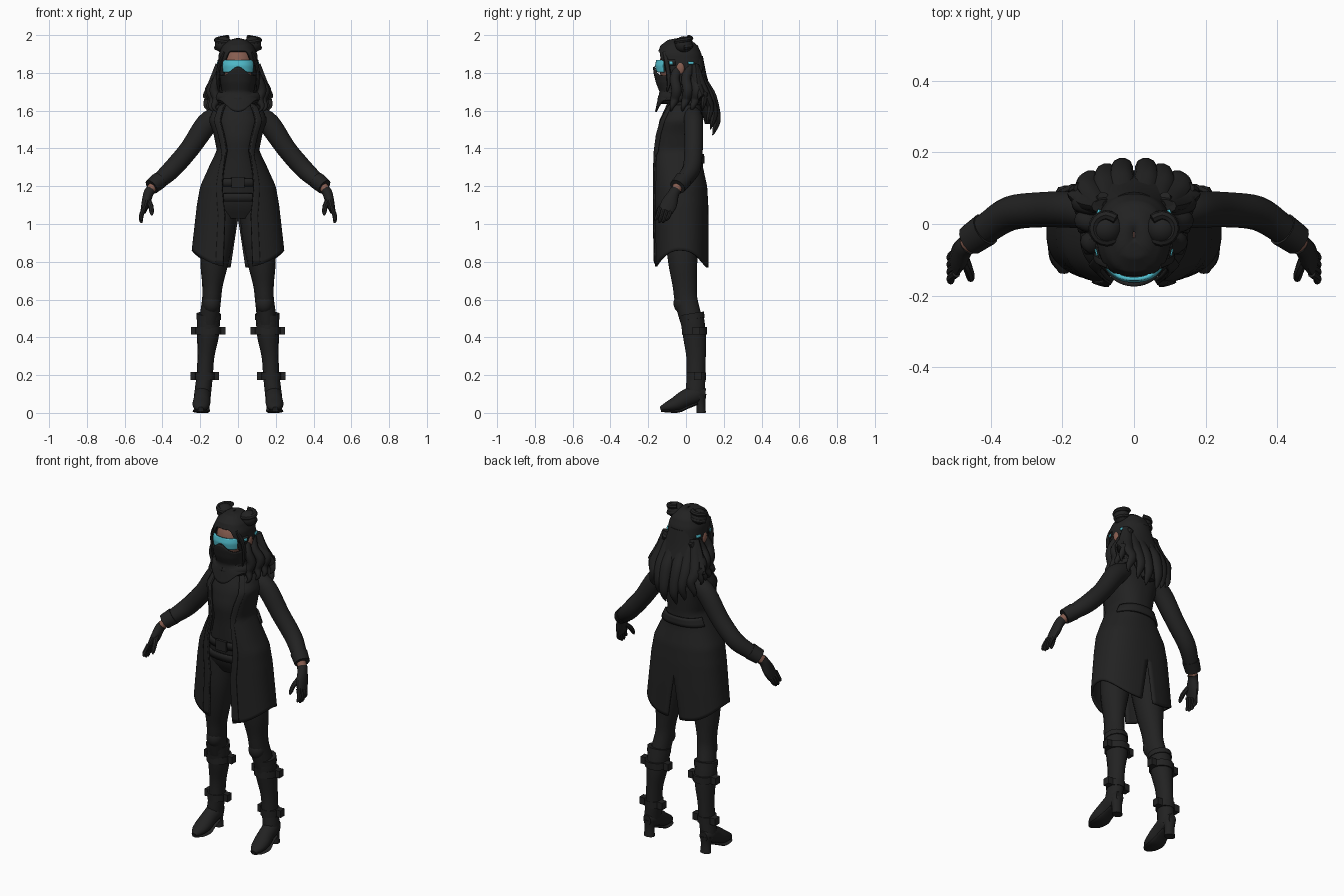
import bpy, math
from math import pi, sin, cos, exp
from mathutils import Vector

cube = bpy.data.objects.get("Cube")
if cube:
    bpy.data.objects.remove(cube)


def material(name, color):
    m = bpy.data.materials.new(name)
    m.use_nodes = True
    m.diffuse_color = (*color, 1)
    m.node_tree.nodes["Principled BSDF"].inputs["Base Color"].default_value = (*color, 1)
    return m


BLACK = material("black cloth", (.016, .016, .016))
SKIN = material("brown skin", (.24, .11, .08))
CYAN = material("cyan lens", (.08, .5, .6))
parts = []


def add_part(name, verts, faces, mat, mirror, thick=0):
    mesh = bpy.data.meshes.new(name)
    mesh.from_pydata(verts, [], faces)
    mesh.materials.append(mat)
    ob = bpy.data.objects.new(name, mesh)
    bpy.context.collection.objects.link(ob)
    if mirror:
        ob.modifiers.new("mirror", "MIRROR")
    if thick:
        solid = ob.modifiers.new("thickness", "SOLIDIFY")
        solid.thickness = thick
    parts.append(ob)
    return ob


def spline(points, steps):
    """Smooth path through the points, radii included."""
    out = []
    for i in range(len(points) - 1):
        a, b, c, d = (points[max(0, min(len(points) - 1, i + k))] for k in (-1, 0, 1, 2))
        for s in range(steps):
            t = s / steps
            out.append([q + t / 2 * (r - p + t * (2 * p - 5 * q + 4 * r - w + t * (3 * (q - r) + w - p)))
                        for p, q, r, w in zip(a, b, c, d)])
    return out + [list(points[-1])]


def tube(name, points, mat=BLACK, mirror=True, sides=14, steps=4, ref=(0, 1, 0)):
    """Loft of ellipses along a path of (x, y, z, radius, other radius)."""
    rows = spline(points, steps) if steps > 1 else points
    verts, faces = [], []
    for i, row in enumerate(rows):
        ahead, behind = rows[min(i + 1, len(rows) - 1)], rows[max(i - 1, 0)]
        t = (Vector(ahead[:3]) - Vector(behind[:3])).normalized()
        u = Vector(ref).cross(t).normalized()
        v = t.cross(u)
        for j in range(sides):
            a = 2 * pi * j / sides
            verts.append(Vector(row[:3]) + u * cos(a) * max(row[3], .002) + v * sin(a) * max(row[4], .002))
    for i in range(len(rows) - 1):
        for j in range(sides):
            k = (j + 1) % sides
            faces.append((i * sides + j, i * sides + k, (i + 1) * sides + k, (i + 1) * sides + j))
    faces.append(tuple(reversed(range(sides))))
    faces.append(tuple(range(len(verts) - sides, len(verts))))
    return add_part(name, verts, faces, mat, mirror)


def shell(name, secs, top, bottom, span=lambda z: (0, pi), mat=BLACK, off=0, thick=.01, rows=20, cols=24):
    """Mirrored wrap around the body; secs hold (z, half width, front y, back y), highest first."""
    def section(z):
        for a, b in zip(secs, secs[1:]):
            if z >= b[0]:
                break
        t = max(0, min(1, (a[0] - z) / (a[0] - b[0])))
        return [p + t * (q - p) for p, q in zip(a, b)]

    verts, faces = [], []
    for i in range(rows + 1):
        for j in range(cols + 1):
            u = j / cols
            lo, hi = span(0)
            th = lo + (hi - lo) * u
            z = top(th) + (bottom(th) - top(th)) * i / rows
            lo, hi = span(z)
            th = lo + (hi - lo) * u
            _, rx, front, back = section(z)
            c = cos(th)
            y = (front + back) / 2 - math.copysign(abs(c) ** .85, c) * ((back - front) / 2 + off)
            x = 0 if th in (0, pi) else (rx + off) * sin(th) ** .85
            verts.append((x, y, z))
    w = cols + 1
    for i in range(rows):
        for j in range(cols):
            faces.append(((i + 1) * w + j, (i + 1) * w + j + 1, i * w + j + 1, i * w + j))
    return add_part(name, verts, faces, mat, True, thick)


def ball(name, loc, scale, mat=BLACK, mirror=False):
    bpy.ops.mesh.primitive_uv_sphere_add(segments=24, ring_count=14, radius=1)
    mesh = bpy.context.object.data
    bpy.data.objects.remove(bpy.context.object)
    verts = [[p + s * c for p, s, c in zip(loc, scale, v.co)] for v in mesh.vertices]
    return add_part(name, verts, [tuple(f.vertices) for f in mesh.polygons], mat, mirror)


def box(name, loc, size):
    verts = [[c + s * k / 2 for c, s, k in zip(loc, size, (a, b, d))]
             for a in (-1, 1) for b in (-1, 1) for d in (-1, 1)]
    faces = [(0, 1, 3, 2), (4, 6, 7, 5), (0, 4, 5, 1), (2, 3, 7, 6), (0, 2, 6, 4), (1, 5, 7, 3)]
    return add_part(name, verts, faces, BLACK, True)


def flat(z):
    return lambda th: z


# Long open coat with a split back, lapels and a half belt
coat = [(1.67, .06, -.06, .07), (1.62, .125, -.11, .085), (1.55, .155, -.15, .09), (1.48, .13, -.172, .09),
        (1.39, .112, -.18, .085), (1.3, .155, -.18, .09), (1.2, .2, -.178, .112), (1.1, .218, -.175, .118),
        (.95, .235, -.172, .12), (.77, .255, -.168, .12)]


def coat_front(z):
    return .42 if z > 1.66 else .6 - .35 * min(1, max(0, (1.5 - z) / .45))


def coat_span(z):
    return coat_front(z), pi - max(0, 1.02 - z) * .45 * (z > .1)


def lapel_span(z):
    wide = .28 if z > 1.38 else .16
    return coat_front(z), coat_front(z) + wide


def hem(th):
    return .86 - .09 * cos(th) ** 2


shell("coat", coat, flat(1.67), hem, coat_span, rows=44, cols=32, thick=.012)
shell("coat_lapel", coat, flat(1.64), lambda th: .79, lapel_span, off=.006, rows=40, cols=5)
shell("coat_back_belt", coat, flat(1.37), flat(1.32), lambda z: (2, pi), off=.01, rows=3)
shell("coat_collar", [(1.71, .1, -.08, .1), (1.62, .12, -.1, .09)], flat(1.71), flat(1.63),
      lambda z: (.7, pi), rows=5)

# Vest, hips and belts
vest = [(1.68, .06, -.08, .06), (1.55, .12, -.14, .07), (1.45, .105, -.16, .07), (1.36, .095, -.15, .065),
        (1.22, .13, -.145, .08), (1.1, .155, -.13, .09), (1.03, .14, -.09, .08)]
shell("vest", vest, flat(1.68), flat(1.03), thick=0)
for z in (1.22, 1.14):
    shell("belt", vest, flat(z + .022), flat(z - .022), off=.01, rows=2)
box("belt_buckle", (0, -.158, 1.22), (.07, .015, .06))

# Sleeves with cuffs, bare wrists and gloves
tube("sleeve", [(.1, .035, 1.575, .05, .05), (.165, .04, 1.53, .058, .052), (.255, .04, 1.4, .052, .05),
                (.345, .03, 1.295, .05, .048), (.41, -.01, 1.235, .043, .043), (.452, -.04, 1.2, .037, .04)])
tube("sleeve_cuff", [(.415, -.015, 1.232, .046, .048), (.458, -.045, 1.197, .042, .044)], steps=1)
tube("wrist", [(.44, -.035, 1.21, .026, .028), (.472, -.06, 1.17, .024, .026)], SKIN, steps=1)
tube("glove_palm", [(.464, -.056, 1.178, .027, .031), (.475, -.066, 1.16, .026, .03),
                    (.488, -.088, 1.11, .023, .043), (.5, -.108, 1.07, .016, .04)])
for k in range(4):
    y = -.078 - .02 * k
    tip = 1.0 + .012 * abs(k - 1.5)
    tube("glove_finger", [(.497, y, 1.085, .012, .012), (.512, y - .012, 1.045, .012, .011),
                          (.512, y - .022, tip + .01, .01, .01), (.508, y - .026, tip, .003, .003)], sides=8)
tube("glove_thumb", [(.478, -.09, 1.13, .015, .015), (.462, -.13, 1.095, .014, .013),
                     (.457, -.152, 1.06, .011, .01), (.456, -.157, 1.045, .003, .003)], sides=8)

# Trousers
tube("trouser_leg", [(.08, -.02, 1.12, .075, .09), (.105, -.022, .95, .085, .09), (.125, -.017, .8, .075, .079),
                     (.135, -.007, .68, .055, .066), (.14, 0, .6, .05, .062), (.152, .025, .5, .052, .06),
                     (.155, .04, .44, .05, .055)])
ball("knee_pad", (.14, -.018, .58), (.047, .048, .055), mirror=True)

# Heeled boots with buckled straps
tube("boot_shaft", [(.155, .03, .52, .06, .062), (.157, .037, .47, .061, .064), (.16, .046, .4, .057, .062),
                    (.17, .053, .3, .045, .053), (.176, .053, .2, .043, .051), (.185, .05, .12, .044, .052),
                    (.188, .05, .08, .042, .05)])
tube("boot_cuff", [(.155, .03, .525, .065, .067), (.156, .035, .495, .065, .067)], steps=1)
tube("boot_foot", [(.187, .103, .1, .025, .03), (.187, .06, .1, .044, .05), (.19, 0, .077, .044, .047),
                   (.194, -.05, .049, .047, .04), (.196, -.1, .032, .038, .026), (.197, -.135, .02, .014, .013)],
     ref=(0, 0, 1))
tube("boot_sole", [(.187, .06, .05, .035, .008), (.19, .01, .03, .038, .008), (.194, -.04, .009, .046, .008),
                   (.196, -.1, .009, .04, .007), (.197, -.132, .012, .015, .006)], ref=(0, 0, 1))
tube("boot_heel", [(.187, .073, .095, .038, .036), (.187, .078, .05, .029, .025), (.187, .08, 0, .032, .026)])
for x, y, z, r in ((.158, .045, .435, .069), (.176, .053, .195, .053)):
    tube("boot_strap", [(x, y, z + .02, r, r), (x, y, z - .02, r, r)], steps=1)
    for side in (-1, 1):
        box("strap_buckle", (x + side * (r + .006), y + .01, z), (.034, .04, .042))

# Head, ears and hair cap
ball("head", (0, -.035, 1.835), (.092, .108, .125), SKIN)
ball("ear", (.1, -.03, 1.825), (.012, .022, .032), SKIN, mirror=True)
tube("neck", [(0, .01, 1.6, .06, .06), (0, 0, 1.76, .055, .06)], SKIN, mirror=False, steps=1)
cap = [(1.985, .004, -.04, -.02), (1.975, .045, -.095, .025), (1.945, .082, -.135, .062), (1.9, .102, -.152, .082),
       (1.85, .106, -.148, .09), (1.78, .1, -.13, .088), (1.7, .085, -.1, .085)]


def hairline(th):
    t = max(0, min(1, (th - .4) / .55))
    return 1.915 - .035 * min(t * 2, 1) - .14 * t * t


shell("hair_cap", cap, flat(1.985), hairline, rows=24, cols=36)
ball("hair_bun", (.077, -.012, 1.95), (.046, .046, .044), mirror=True)
coil = [(.077 + .037 * cos(a * pi / 4), -.012 + .037 * sin(a * pi / 4), 1.933 + .005 * a, .014, .014)
        for a in range(12)]
tube("bun_coil", coil, sides=8, steps=2, ref=(0, 0, 1))

# Wide visor with strap clips
face = [(1.88, .09, -.155, .07), (1.84, .098, -.164, .07), (1.79, .095, -.158, .07)]
shell("visor", face, flat(1.868), lambda th: 1.803 + .03 * exp(-(th / .22) ** 2), lambda z: (0, .95), CYAN, rows=8)
for lo, hi in ((1.15, 1.3), (1.85, 2.1)):
    shell("strap_clip", cap, flat(1.86), flat(1.845), lambda z, s=(lo, hi): s, CYAN, off=.008, rows=2, cols=5)
shell("visor_strap", cap, flat(1.87), flat(1.84), lambda z: (.85, 1.4), off=.004, rows=2)

# Face scarf drawn to a point over the chest, with a roll round the neck
scarf = [(1.835, .09, -.175, .05), (1.8, .098, -.172, .06), (1.75, .094, -.16, .07), (1.7, .085, -.14, .075),
         (1.66, .125, -.15, .095), (1.59, .14, -.165, .1)]
shell("face_scarf", scarf, lambda th: 1.785 + .047 * exp(-(th / .45) ** 2) - .05 * (th > 1.6),
      lambda th: 1.66 - .065 * exp(-(th / .5) ** 2))
roll = [(.105 * sin(a * pi / 8), -.02 - .105 * cos(a * pi / 8), 1.675 - .012 * cos(a * pi / 8), .026, .03)
        for a in range(9)]
tube("scarf_roll", roll, ref=(0, 0, 1), sides=10)

# Loose wavy hair down the back and sides
tube("back_hair", [(0, .04, 1.88, .07, .05), (0, .06, 1.78, .1, .05), (0, .09, 1.69, .115, .045),
                   (0, .115, 1.6, .09, .035), (0, .12, 1.53, .04, .02)], mirror=False, sides=20)
for x, out, back, low in ((.025, .01, .165, 1.47), (.06, .02, .15, 1.5), (.085, .045, .13, 1.53), (.09, .065, .1, 1.6)):
    tube("back_lock", [(x, .05, 1.84, .03, .02), (x + out / 2, back * .6, 1.74, .036, .026),
                       (x + out, back * .85, 1.67, .034, .024), (x + out * .8, back, low + .09, .028, .02),
                       (x + out * 1.2, back * .92, low + .03, .016, .012), (x + out, back * .85, low, .002, .002)], sides=10)
for y, wide in ((-.06, .125), (.0, .142), (.05, .15)):
    tube("side_lock", [(.085, y + .02, 1.83, .018, .022), (.108, y, 1.77, .023, .026),
                       (wide, y + .01, 1.71, .026, .028), (wide - .012, y, 1.66, .022, .024),
                       (wide + .004, y - .015, 1.62, .012, .012), (wide - .02, y - .02, 1.59, .002, .002)], sides=10)
tube("temple_strand", [(.07, -.115, 1.91, .008, .012), (.1, -.1, 1.84, .01, .013), (.106, -.09, 1.76, .009, .012),
                       (.1, -.1, 1.7, .003, .003)], sides=8)

# Smooth shading with crisp edges
bpy.ops.object.select_all(action="DESELECT")
for ob in parts:
    ob.select_set(True)
bpy.context.view_layer.objects.active = parts[0]
bpy.ops.object.shade_smooth_by_angle(angle=math.radians(40))
